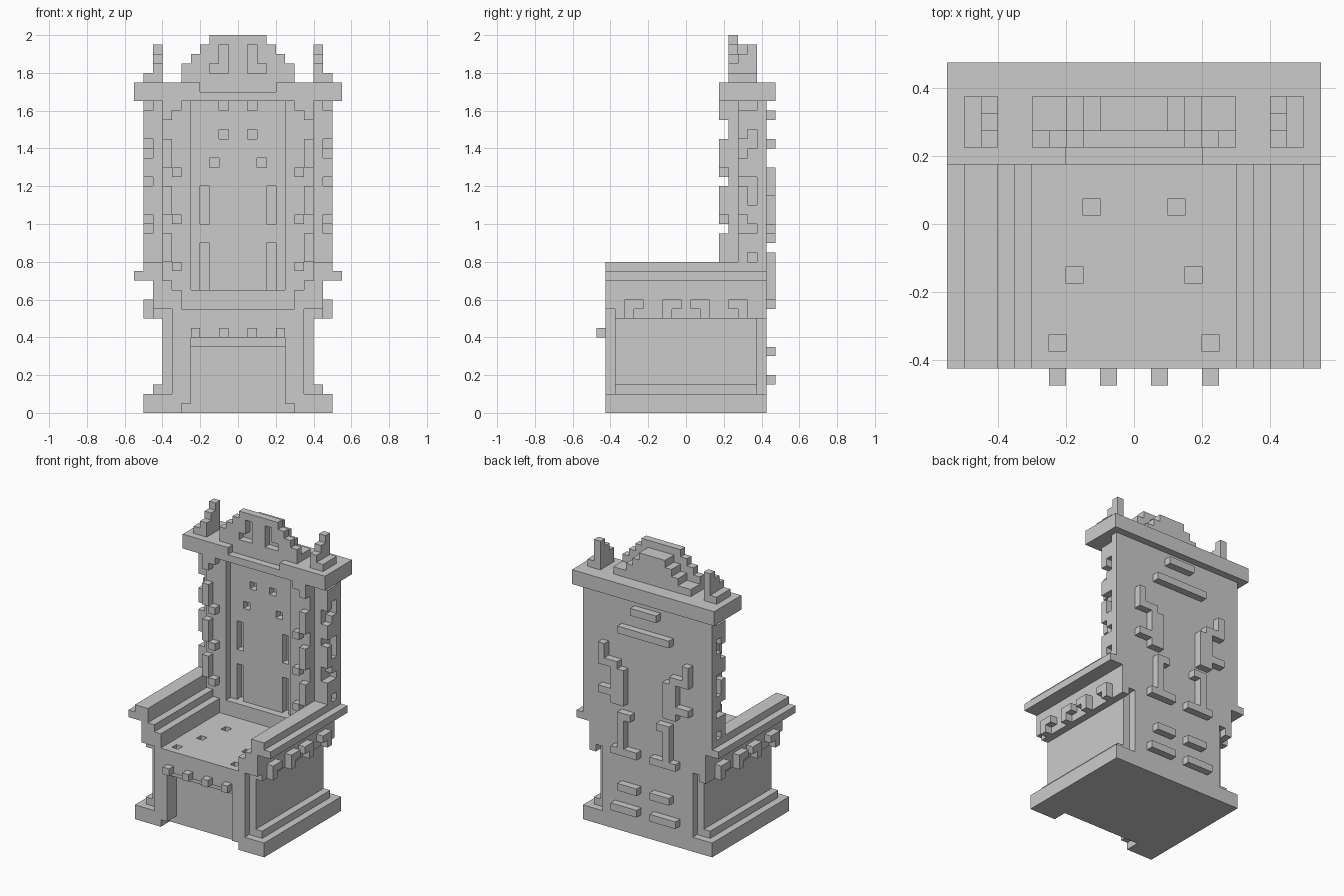
import bpy, bmesh
from itertools import product

if "Cube" in bpy.data.objects:
    bpy.data.objects.remove(bpy.data.objects["Cube"])

S = 0.05            # block size
Y0 = -0.475         # y of the first block edge
parts = {}          # part name -> set of filled block cells


def cells(x, y, z):
    rng = lambda a, o: range(round((a[0] - o) / S), round((a[1] - o) / S))
    return set(product(rng(x, 0), rng(y, Y0), rng(z, 0)))


def sides(x, y, z, mirror):
    c = cells(x, y, z)
    return c | cells((-x[1], -x[0]), y, z) if mirror else c


def add(name, x, y, z, mirror=False):
    new = sides(x, y, z, mirror)
    for other in parts.values():
        new -= other
    parts.setdefault(name, set()).update(new)


def cut(x, y, z, mirror=False):
    gone = sides(x, y, z, mirror)
    for p in parts.values():
        p -= gone


def sym(w):
    return (-w, w)


DEPTH = (-0.425, 0.425)
INNER = (-0.375, 0.375)

# Plinth, seat box and side panels
add("plinth", sym(.5), DEPTH, (0, .1))
add("seat_box", sym(.35), DEPTH, (.1, .55))
add("side_panel", (.35, .4), INNER, (.1, .55), True)
add("side_panel_ledge", (.4, .45), INNER, (.1, .15), True)

# Arched opening in the front
cut(sym(.3), (-.425, -.325), (0, .05))
cut(sym(.25), (-.425, -.325), (0, .35))
cut(sym(.25), (-.425, -.375), (.35, .4))

# Studs along the front rail
for x in (.05, .2):
    add("front_stud", (x, x + S), (-.475, -.425), (.4, .45), True)

# Buttoned dimples in the seat
for x, y in ((.1, .025), (.15, -.175), (.2, -.375)):
    cut((x, x + S), (y, y + S), (.5, .55), True)

# Stepped armrests
add("armrest", (.4, .45), INNER, (.5, .55), True)
add("armrest", (.4, .45), (.375, .425), (.5, .55), True)
add("armrest", (.35, .45), DEPTH, (.55, .7), True)
add("armrest", (.3, .35), DEPTH, (.55, .65), True)
add("armrest", (.4, .55), DEPTH, (.7, .75), True)
add("armrest", (.4, .5), DEPTH, (.75, .8), True)

# Corbels under the armrests
for y, low in ((-.325, -.325), (-.125, -.125), (.025, .075), (.225, .275)):
    add("corbel", (.45, .5), (y, y + .1), (.55, .6), True)
    add("corbel", (.45, .5), (low, low + S), (.5, .55), True)

# Backrest: lower rail, stepped pilasters and rear plate
add("back_rail", sym(.4), (.225, .425), (.55, .65))
add("back_panel", sym(.25), (.275, .425), (.65, 1.65))
add("pilaster", (.25, .4), (.225, .425), (.65, 1.65), True)
add("pilaster", (.4, .45), (.275, .425), (.8, 1.65), True)
add("rear_plate", (.45, .5), (.375, .425), (.8, 1.65), True)

# Slots and pits in the back panel
for x, z0, z1 in ((.15, .65, .9), (.15, 1.0, 1.2), (.1, 1.3, 1.35),
                  (.05, 1.45, 1.5), (.05, 1.6, 1.65)):
    cut((x, x + S), (.275, .325), (z0, z1), True)

# Front ornaments on the pilasters
FRONT = (.175, .225)
add("pilaster_ornament", (.35, .4), FRONT, (1.55, 1.65), True)
add("pilaster_ornament", (.3, .35), FRONT, (1.6, 1.65), True)
for z0, z1 in ((.8, .95), (1.05, 1.2), (1.3, 1.45)):
    add("pilaster_ornament", (.35, .4), FRONT, (z0, z1), True)
    add("pilaster_ornament", (.3, .35), FRONT, (z0 - S, z0), True)

# Side ornaments on the pilasters: (near z range, far z range)
for a, b in (((1.45, 1.6), (1.5, 1.6)), ((1.25, 1.35), (1.25, 1.4)),
             ((1.05, 1.2), (1.0, 1.1)), ((.8, .95), (.85, .95))):
    add("side_ornament", (.45, .5), (.275, .325), a, True)
    add("side_ornament", (.45, .5), (.325, .375), b, True)

# Cornice with a shallow front notch
add("cornice", sym(.55), (.175, .475), (1.65, 1.75))
cut(sym(.2), (.175, .225), (1.7, 1.75))

# Stepped pediment: front tier and lower rear tier
for w, z0, z1 in ((.3, 1.75, 1.85), (.25, 1.85, 1.9), (.2, 1.9, 1.95), (.15, 1.95, 2)):
    add("pediment", sym(w), (.225, .275), (z0, z1))
for w, z0, z1 in ((.3, 1.75, 1.8), (.2, 1.8, 1.85), (.15, 1.85, 1.9), (.1, 1.9, 1.95)):
    add("pediment", sym(w), (.275, .375), (z0, z1))

# Carved crest in the pediment
cut((.05, .1), (.225, .275), (1.8, 1.95), True)
cut((.1, .15), (.225, .275), (1.8, 1.85), True)

# Corner finials
add("finial", (.4, .5), (.225, .375), (1.75, 1.8), True)
for y, top in ((.225, 1.85), (.275, 1.9), (.325, 1.95)):
    add("finial", (.4, .45), (y, y + S), (1.8, top), True)

# Relief on the rear face
REAR = (.425, .475)
add("rear_relief", sym(.2), REAR, (1.4, 1.45))
add("rear_relief", sym(.1), REAR, (1.55, 1.6))
for x0, x1, z0, z1 in ((.3, .35, 1.15, 1.3), (.2, .3, 1.15, 1.2), (.15, .25, .9, 1.15),
                       (.25, .35, .95, 1.0), (.1, .2, .8, .85), (.15, .2, .55, .8),
                       (.05, .25, .55, .6), (.05, .2, .3, .35), (.05, .25, .15, .2)):
    add("rear_relief", (x0, x1), REAR, (z0, z1), True)

# Skin every part, leaving out faces hidden between touching blocks
filled = set().union(*parts.values())


def skin(name, blocks):
    bm = bmesh.new()
    for c in blocks:
        for axis, d in product(range(3), (0, 1)):
            n = list(c)
            n[axis] += 1 if d else -1
            if tuple(n) in filled:
                continue
            u, v = (axis + 1) % 3, (axis + 2) % 3
            ring = []
            for a, b in ((0, 0), (1, 0), (1, 1), (0, 1)):
                p = list(c)
                p[axis] += d
                p[u] += a
                p[v] += b
                ring.append(bm.verts.new((p[0] * S, p[1] * S + Y0, p[2] * S)))
            bm.faces.new(ring if d else ring[::-1])
    bmesh.ops.remove_doubles(bm, verts=bm.verts, dist=1e-4)
    bmesh.ops.dissolve_limit(bm, angle_limit=0.01, verts=bm.verts, edges=bm.edges)
    mesh = bpy.data.meshes.new(name)
    bm.to_mesh(mesh)
    bm.free()
    bpy.context.collection.objects.link(bpy.data.objects.new(name, mesh))


for name, blocks in parts.items():
    skin(name, blocks)
